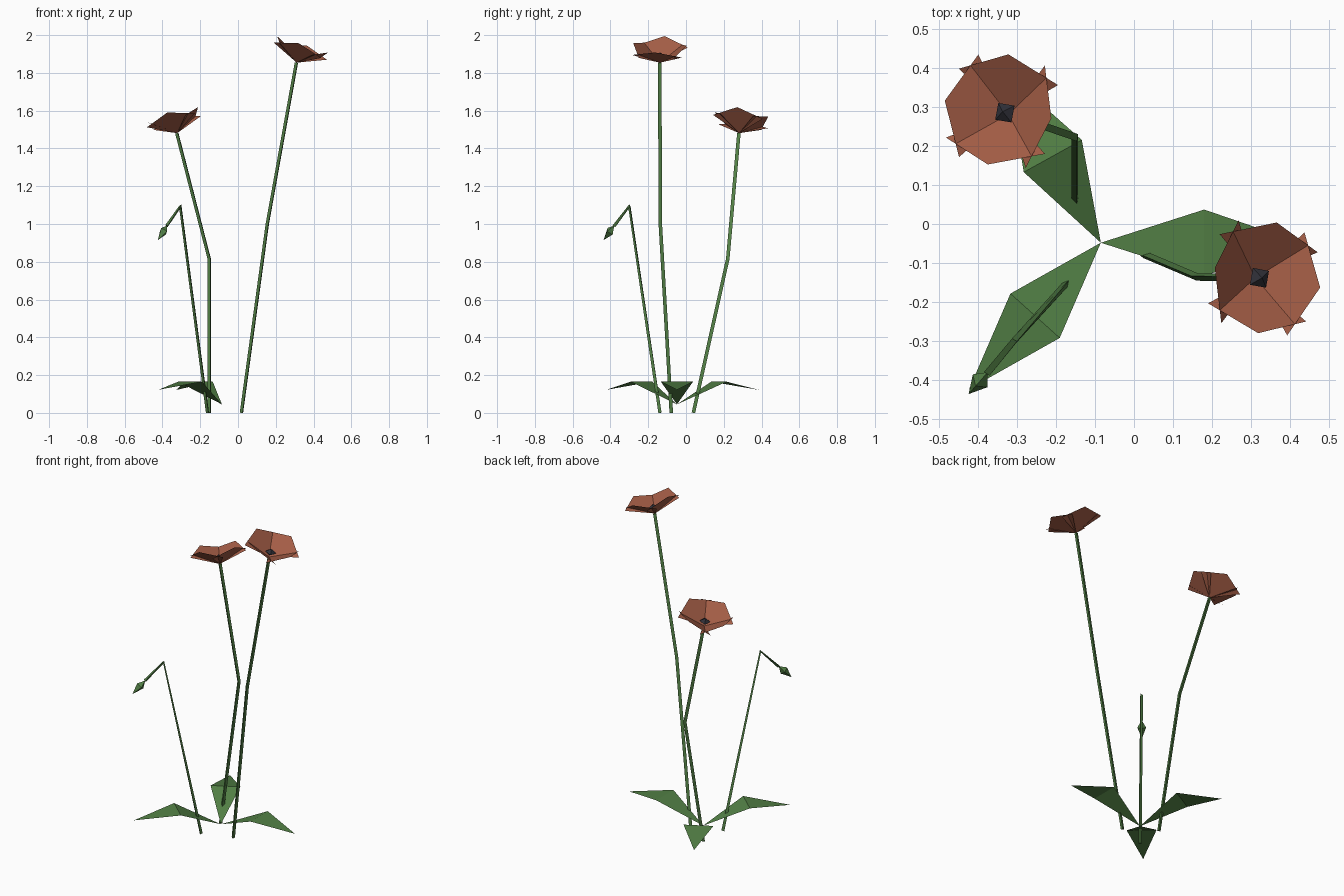
import bpy, bmesh, math
from mathutils import Vector, Matrix

cube = bpy.data.objects.get("Cube")
if cube:
    bpy.data.objects.remove(cube, do_unlink=True)


def material(name, rgb):
    mat = bpy.data.materials.new(name)
    mat.use_nodes = True
    mat.diffuse_color = (*rgb, 1)
    mat.node_tree.nodes["Principled BSDF"].inputs["Base Color"].default_value = (*rgb, 1)
    return mat


GREEN = material("leaf green", (0.085, 0.215, 0.06))
RUST = material("rust petal", (0.365, 0.108, 0.06))
DARK = material("dark centre", (0.03, 0.03, 0.04))


def make(name, bm, mat):
    mesh = bpy.data.meshes.new(name)
    bm.to_mesh(mesh)
    bm.free()
    mesh.materials.append(mat)
    obj = bpy.data.objects.new(name, mesh)
    bpy.context.collection.objects.link(obj)
    return obj


def stem(name, path, radius=0.011, sides=3):
    """Thin prism swept along a path of points."""
    pts = [Vector(p) for p in path]
    start = math.radians(170)
    bm = bmesh.new()
    rings = []
    for i, p in enumerate(pts):
        before = pts[i] - pts[i - 1] if i else pts[1] - pts[0]
        after = pts[i + 1] - p if i < len(pts) - 1 else before
        t = (before.normalized() + after.normalized()).normalized()
        side = (Vector((1, 0, 0)) - t * t.x).normalized()
        other = t.cross(side)
        rings.append([bm.verts.new(p + radius * (side * math.cos(a) + other * math.sin(a)))
                      for a in (start + math.tau * k / sides for k in range(sides))])
    for lower, upper in zip(rings, rings[1:]):
        for k in range(sides):
            n = (k + 1) % sides
            bm.faces.new((lower[k], lower[n], upper[n], upper[k]))
    bm.faces.new(rings[0][::-1])
    bm.faces.new(rings[-1])
    return make(name, bm, GREEN)


def spindle(name, mat, centre, axis, radius, below, above, yaw):
    """Four-sided double pyramid along an axis."""
    bm = bmesh.new()
    ring = [bm.verts.new((radius * math.cos(yaw + k * math.pi / 2),
                          radius * math.sin(yaw + k * math.pi / 2), 0)) for k in range(4)]
    top, bottom = bm.verts.new((0, 0, above)), bm.verts.new((0, 0, -below))
    for k in range(4):
        a, b = ring[k], ring[(k + 1) % 4]
        bm.faces.new((a, b, top))
        bm.faces.new((b, a, bottom))
    turn = Vector((0, 0, 1)).rotation_difference(Vector(axis)).to_matrix().to_4x4()
    bm.transform(Matrix.Translation(centre) @ turn)
    return make(name, bm, mat)


def flower(name, base, axis):
    """Four flat overlapping petals tilted into a cup, with a dark centre."""
    base, axis = Vector(base), Vector(axis).normalized()
    turn = Vector((0, 0, 1)).rotation_difference(axis).to_matrix().to_4x4()
    yaw, slope = math.radians(-10), 0.71
    outline = [(0, 0), (0.09, -0.134), (0.144, 0), (0.09, 0.134)]
    bm = bmesh.new()
    for k in range(4):
        spin = Matrix.Rotation(yaw + k * math.pi / 2, 4, "Z")
        bm.faces.new([bm.verts.new(spin @ Vector((u, w, u * slope))) for u, w in outline])
    bm.transform(Matrix.Translation(base) @ turn)
    make(name + "_petals", bm, RUST)
    spindle(name + "_centre", DARK, base + axis * 0.035, axis, 0.031, 0.022, 0.022,
            yaw + math.pi / 4)


def leaf(name, degrees, mid, length):
    """Kite-shaped blade folded across its widest point."""
    bm = bmesh.new()
    root, left, right, tip = [bm.verts.new(p) for p in (
        (0, 0, 0.045), (mid, 0.085, 0.165), (mid, -0.085, 0.165), (length, 0, 0.122))]
    bm.faces.new((root, right, left))
    bm.faces.new((left, right, tip))
    bm.transform(Matrix.Translation((-0.085, -0.048, 0))
                 @ Matrix.Rotation(math.radians(degrees), 4, "Z"))
    make(name, bm, GREEN)


# Leaves around the base
leaf("left_leaf", 0, 0.265, 0.512)
leaf("back_leaf", 119, 0.254, 0.495)
leaf("front_leaf", 228, 0.252, 0.505)

# Tall flower
tall_top = (0.311, -0.138, 1.854)
stem("tall_stem", [(0.02, -0.077, 0), (0.157, -0.135, 1.0), tall_top])
flower("tall_flower", tall_top, (0.32, 0, 1))

# Shorter flower
short_top = (-0.322, 0.281, 1.481)
stem("short_stem", [(-0.15, 0.04, 0), (-0.15, 0.222, 0.815), short_top])
flower("short_flower", short_top, (-0.27, 0.13, 1))

# Drooping bud
bend, neck, bud_tip = Vector((-0.305, -0.3, 1.095)), Vector((-0.376, -0.381, 0.99)), Vector((-0.424, -0.436, 0.915))
stem("bud_stem", [(-0.16, -0.137, 0), bend, neck], 0.01)
droop = bud_tip - neck
spindle("bud", GREEN, neck + droop * 0.38, droop, 0.025, droop.length * 0.4,
        droop.length * 0.62, math.atan2(droop.y, droop.x))
